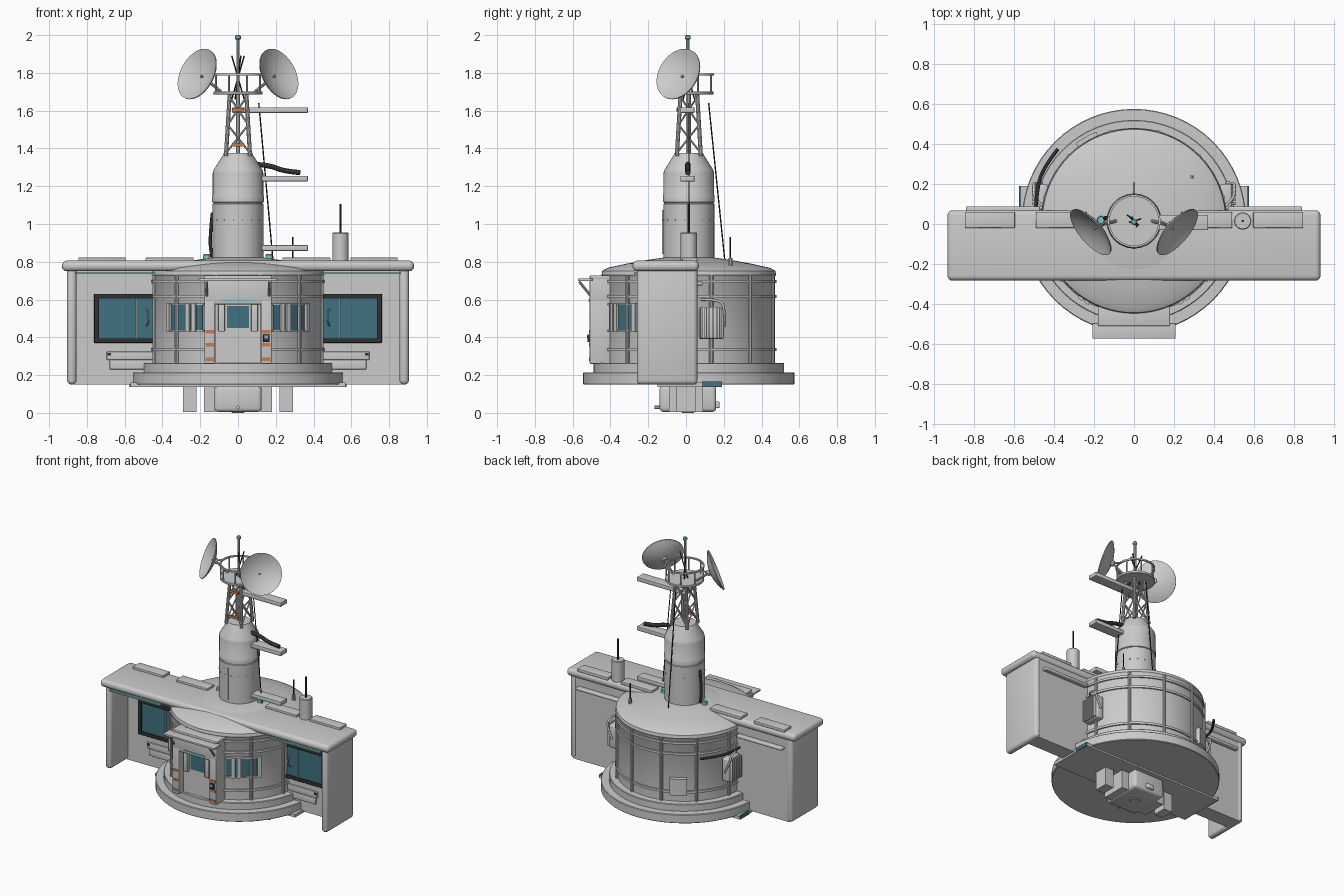
import bpy, bmesh, math
from mathutils import Vector

if "Cube" in bpy.data.objects:
    bpy.data.objects.remove(bpy.data.objects["Cube"])

CY = 0.015  # shared axis of drum and tower


def material(name, col):
    m = bpy.data.materials.new(name)
    m.diffuse_color = (*col, 1)
    m.use_nodes = True
    m.node_tree.nodes["Principled BSDF"].inputs["Base Color"].default_value = m.diffuse_color
    return m


GLASS = material("teal_glass", (0.05, 0.17, 0.22))
DARK = material("dark_rubber", (0.03, 0.03, 0.035))
ORANGE = material("orange_paint", (0.6, 0.2, 0.06))
CYAN = material("cyan_light", (0.2, 0.6, 0.6))


def finish(name, bm, mat=None, loc=(0, 0, 0)):
    bmesh.ops.recalc_face_normals(bm, faces=bm.faces)
    me = bpy.data.meshes.new(name)
    bm.to_mesh(me)
    bm.free()
    ob = bpy.data.objects.new(name, me)
    ob.location = loc
    bpy.context.collection.objects.link(ob)
    if mat:
        me.materials.append(mat)
    return ob


def box(name, xs, ys, zs, bevel=0.0, mat=None, seg=3):
    bm = bmesh.new()
    bmesh.ops.create_cube(bm, size=1)
    for v in bm.verts:
        v.co = [(a + b) / 2 + c * abs(b - a) for (a, b), c in zip((xs, ys, zs), v.co)]
    if bevel:
        bmesh.ops.bevel(bm, geom=bm.edges[:], offset=bevel, segments=seg, profile=0.5, affect='EDGES')
    return finish(name, bm, mat)


def lathe(name, prof, loc=(0, CY, 0), n=64, mat=None):
    bm = bmesh.new()
    vs = [bm.verts.new((r, 0, z)) for r, z in prof]
    es = [bm.edges.new(p) for p in zip(vs, vs[1:])]
    bmesh.ops.spin(bm, geom=vs + es, axis=(0, 0, 1), cent=(0, 0, 0), steps=n, angle=2 * math.pi)
    bmesh.ops.remove_doubles(bm, verts=bm.verts, dist=1e-5)
    return finish(name, bm, mat, loc)


def disc(name, r, z0, z1, loc=(0, CY, 0), n=64, mat=None, b=0.004):
    return lathe(name, [(0, z0), (r - b, z0), (r, z0 + b), (r, z1 - b), (r - b, z1), (0, z1)], loc, n, mat)


def band(name, r0, r1, z0, z1, mat=None):
    return lathe(name, [(r0, z0), (r1, z0), (r1, z1), (r0, z1), (r0, z0)], mat=mat)


def arc(name, a0, a1, r0, r1, z0, z1, mat=None, n=10):
    """Curved plate on the drum; angles in degrees from the front toward +x."""
    bm = bmesh.new()
    rows = []
    for i in range(n + 1):
        a = math.radians(a0 + (a1 - a0) * i / n)
        rows.append([bm.verts.new((r * math.sin(a), CY - r * math.cos(a), z))
                     for r, z in ((r0, z0), (r1, z0), (r1, z1), (r0, z1))])
    for p, q in zip(rows, rows[1:]):
        for k in range(4):
            bm.faces.new((p[k], p[k - 1], q[k - 1], q[k]))
    bm.faces.new(rows[0])
    bm.faces.new(rows[-1])
    return finish(name, bm, mat)


def rod(name, p, q, r, mat=None, n=10):
    p, q = Vector(p), Vector(q)
    bm = bmesh.new()
    bmesh.ops.create_cone(bm, cap_ends=True, segments=n, radius1=r, radius2=r, depth=(q - p).length)
    ob = finish(name, bm, mat, (p + q) / 2)
    ob.rotation_mode = 'QUATERNION'
    ob.rotation_quaternion = (q - p).to_track_quat('Z', 'Y')
    return ob


def cable(name, pts, r, mat=DARK):
    cu = bpy.data.curves.new(name, 'CURVE')
    cu.dimensions, cu.bevel_depth, cu.bevel_resolution, cu.use_fill_caps = '3D', r, 3, True
    sp = cu.splines.new('NURBS')
    sp.points.add(len(pts) - 1)
    for p, c in zip(sp.points, pts):
        p.co = (*c, 1)
    sp.use_endpoint_u, sp.order_u = True, 3
    ob = bpy.data.objects.new(name, cu)
    bpy.context.collection.objects.link(ob)
    cu.materials.append(mat)


# Base rings, drum and dome
disc("base_ring_lower", 0.56, 0.15, 0.215)
disc("base_ring_upper", 0.505, 0.21, 0.265)
lathe("drum", [(0, 0.26), (0.455, 0.26), (0.455, 0.72), (0.462, 0.73), (0.458, 0.752), (0.43, 0.768),
               (0.33, 0.79), (0.22, 0.81), (0.135, 0.822), (0, 0.825)], n=72)
for z in (0.335, 0.615, 0.695):
    band("drum_hoop", 0.45, 0.465, z - 0.008, z + 0.008)
for k in range(12):
    a = math.radians(15 + 30 * k)
    x, y = 0.459 * math.sin(a), CY - 0.459 * math.cos(a)
    rod("drum_rib", (x, y, 0.26), (x, y, 0.73), 0.011)

# Underside plate, service box and feet
box("under_plate", (-0.57, 0.57), (-0.15, 0.19), (0.138, 0.16))
box("service_box", (-0.125, 0.125), (-0.14, 0.16), (0.005, 0.145), 0.02)
disc("service_hatch", 0.035, 0, 0.01, (0, 0.01, 0), 24)
box("service_knob", (-0.03, 0.03), (0.13, 0.178), (0.025, 0.06), 0.006)
rod("service_nub", (0, -0.167, 0.03), (0, -0.13, 0.03), 0.01)

for s in (-1, 1):
    box("foot_inner", (s * 0.12, s * 0.18), (-0.09, 0.09), (0.005, 0.14))
    box("foot_outer", (s * 0.22, s * 0.29), (-0.05, 0.05), (0.005, 0.14))
    box("plate_light", (s * 0.565, s * 0.575), (0.085, 0.19), (0.138, 0.165), mat=GLASS)
    # Wings: end panel, rear wall, window
    box("wing_end", (s * 0.855, s * 0.905), (-0.26, 0.06), (0.15, 0.79), 0.022)
    box("wing_wall", (s * 0.3, s * 0.88), (-0.06, 0.055), (0.15, 0.77))
    box("wing_glass", (s * 0.42, s * 0.74), (-0.07, -0.05), (0.39, 0.61), mat=GLASS)
    for zs in ((0.37, 0.395), (0.605, 0.63)):
        box("window_frame", (s * 0.4, s * 0.762), (-0.08, -0.05), zs, 0.004, DARK)
    box("window_frame_side", (s * 0.735, s * 0.762), (-0.08, -0.05), (0.37, 0.63), 0.004, DARK)
    box("window_mullion", (s * 0.535, s * 0.543), (-0.078, -0.06), (0.395, 0.605))
    cable("window_handle", [(s * 0.485, -0.07, 0.46), (s * 0.475, -0.1, 0.47), (s * 0.475, -0.1, 0.54),
                            (s * 0.485, -0.07, 0.55)], 0.004, None)
    box("wall_panel_upper", (s * 0.45, s * 0.695), (-0.07, -0.05), (0.28, 0.325), 0.004)
    box("wall_panel_lower", (s * 0.45, s * 0.68), (-0.07, -0.05), (0.23, 0.278), 0.004)
    box("wall_bolt", (s * 0.672, s * 0.69), (-0.076, -0.06), (0.305, 0.318), mat=DARK)
    box("eave_light", (s * 0.44, s * 0.86), (-0.276, -0.26), (0.735, 0.744), mat=CYAN)
    box("rear_rail", (s * 0.47, s * 0.84), (0.05, 0.088), (0.675, 0.695), 0.006)
    for x0, x1 in ((0.235, 0.49), (0.595, 0.845)):
        box("roof_pad", (s * x0, s * x1), (-0.02, 0.06), (0.8, 0.822), 0.004)
    disc("roof_lamp", 0.02, 0.8, 0.84, (s * 0.165, 0.02, 0), 16, CYAN)
    # Drum windows with shutters
    arc("drum_window", s * 24, s * 52, 0.45, 0.461, 0.44, 0.57, GLASS)
    for a in (28.5, 33, 50):
        arc("shutter", s * a, s * (a + 3.2), 0.45, 0.476, 0.43, 0.58, n=2)
    for z in (0.43, 0.57):
        arc("window_sill", s * 23, s * 53, 0.45, 0.468, z, z + 0.01)
    # Side vents
    box("vent_body", (s * 0.43, s * 0.49), (0.07, 0.2), (0.39, 0.56), 0.012)
    for i in range(6):
        y = 0.078 + i * 0.02
        box("vent_slat", (s * 0.48, s * 0.51), (y, y + 0.01), (0.395, 0.555), 0.002)
    cable("vent_pipe", [(s * 0.44, 0.08, 0.6), (s * 0.5, 0.12, 0.6), (s * 0.5, 0.19, 0.59), (s * 0.5, 0.205, 0.54),
                        (s * 0.46, 0.205, 0.46)], 0.007, None)
    # Porch posts and canopy brackets
    box("porch_post", (s * 0.122, s * 0.178), (-0.51, -0.4), (0.26, 0.6), 0.005)
    box("door_jamb", (s * 0.07, s * 0.105), (-0.49, -0.42), (0.43, 0.575), 0.004)
    for z in (0.285, 0.36, 0.43):
        box("post_stripe", (s * 0.127, s * 0.173), (-0.514, -0.5), (z - 0.009, z + 0.009), mat=ORANGE)
    rod("canopy_bracket", (s * 0.165, -0.565, 0.695), (s * 0.165, -0.505, 0.62), 0.007)

# Wing roof
box("wing_roof", (-0.932, 0.932), (-0.283, 0.068), (0.75, 0.806), 0.025, seg=4)

# Porch and door
box("porch_header", (-0.178, 0.178), (-0.51, -0.38), (0.575, 0.722), 0.006)
box("canopy", (-0.208, 0.208), (-0.573, -0.495), (0.697, 0.712), 0.004)
box("canopy_lip", (-0.18, 0.18), (-0.51, -0.4), (0.71, 0.728), 0.005)
box("porch_light", (-0.085, 0.085), (-0.516, -0.5), (0.59, 0.599), mat=CYAN)
box("door", (-0.12, 0.12), (-0.465, -0.4), (0.26, 0.58))
box("door_window", (-0.058, 0.058), (-0.472, -0.45), (0.45, 0.565), mat=GLASS)
box("keypad", (0.133, 0.167), (-0.522, -0.5), (0.375, 0.415), 0.003, DARK)
box("keypad_screen", (0.14, 0.16), (-0.525, -0.51), (0.395, 0.409), mat=CYAN)

# Rear hatch and side cable on the drum
arc("rear_hatch", -157, -143, 0.44, 0.485, 0.32, 0.44)
cable("drum_cable", [(-0.49, 0.08, 0.605), (-0.485, 0.17, 0.605), (-0.455, 0.28, 0.605), (-0.38, 0.375, 0.605)], 0.009)

# Tower with seams
lathe("tower", [(0, 0.79), (0.135, 0.79), (0.135, 1.105), (0.131, 1.108), (0.131, 1.113), (0.137, 1.116),
                (0.137, 1.15), (0.134, 1.155), (0.134, 1.27), (0.13, 1.285), (0.08, 1.365), (0.076, 1.375), (0, 1.375)])
box("tower_strip", (-0.005, 0.005), (-0.126, -0.1), (0.84, 1.075))
cable("tower_cable", [(-0.13, 0.03, 0.81), (-0.15, 0.03, 0.86), (-0.143, 0.03, 1.0), (-0.135, 0.03, 1.06)], 0.009)
for k in range(16):
    a = 2 * math.pi * (k + 0.5) / 16
    d = Vector((math.sin(a), -math.cos(a), 0))
    c = Vector((0, CY, 1.02))
    rod("tower_bolt", c + d * 0.13, c + d * 0.138, 0.005, n=8)

# Lattice mast with braces
def mast(k, t):
    a = math.pi / 2 * k + math.pi / 4
    r = 0.09 + (0.062 - 0.09) * t
    return (r * math.cos(a), CY + r * math.sin(a), 1.36 + 0.33 * t)


for k in range(4):
    rod("mast_post", mast(k, 0), mast(k, 1), 0.011)
    for t in (0.05, 0.5):
        rod("mast_brace", mast(k, t), mast(k + 1, t + 0.45), 0.005, n=8)
        rod("mast_brace", mast(k + 1, t), mast(k, t + 0.45), 0.005, n=8)
for z in (1.42, 1.605):
    box("mast_marker", (-0.033, 0.033), (-0.05, -0.035), (z - 0.009, z + 0.009), mat=ORANGE)
rod("mast_core", (0, CY, 1.37), (0, CY, 1.7), 0.012)

# Platform and railing
disc("platform", 0.13, 1.685, 1.702, n=32, b=0.002)
band("platform_rail", 0.122, 0.132, 1.785, 1.796)
for k in range(8):
    a = math.pi / 4 * (k + 0.5)
    x, y = 0.126 * math.cos(a), CY + 0.126 * math.sin(a)
    rod("rail_post", (x, y, 1.7), (x, y, 1.79), 0.005, n=8)

# Dishes
for s in (-1, 1):
    n = Vector((s * 0.7, -0.6, 0.37)).normalized()
    rim = Vector((s * 0.218, -0.042, 1.795))
    R, D = 0.143, 0.042
    front = [(R * i / 8, D * (i / 8) ** 2 - D) for i in range(9)]
    dish = lathe("dish", front + [(r, z - 0.006) for r, z in front[::-1]], rim, 40)
    dish.rotation_mode = 'QUATERNION'
    dish.rotation_quaternion = n.to_track_quat('Z', 'Y')
    rod("dish_feed", rim - n * D, rim - n * (D - 0.012), 0.007)
    back = rim - n * (D + 0.004)
    rod("dish_hub", back - n * 0.02, back, 0.02)
    rod("dish_arm", (s * 0.09, CY, 1.7), back - n * 0.01, 0.008)
    rod("dish_strut", (s * 0.126, CY, 1.79), back - n * 0.01, 0.006)

# Top antennas
rod("top_mast", (0, 0.01, 1.7), (0, 0.01, 1.98), 0.009)
disc("top_beacon", 0.015, 1.975, 2.0, (0, 0.01, 0), 16, CYAN, b=0.006)
for x, y in ((0.033, 0.01), (-0.033, 0.03), (0.015, -0.03)):
    rod("whip", (-x, CY - y, 1.66), (x, CY + y, 1.89), 0.004, DARK, 6)

# Side arms, cable and guy wires
for x0, z in ((-0.03, 1.603), (0.1, 1.24), (0.1, 0.873)):
    box("side_arm", (x0, 0.37), (-0.03, 0.045), (z - 0.015, z + 0.015), 0.004)
cable("arm_cable", [(0.1, 0.01, 1.315), (0.17, 0.01, 1.31), (0.24, 0.01, 1.28), (0.33, 0.01, 1.272)], 0.014)
rod("guy_wire_side", (0.11, CY, 1.64), (0.185, CY, 0.81), 0.0035, DARK, 6)
rod("guy_wire_rear", (0, 0.12, 1.64), (0, 0.205, 0.81), 0.0035, DARK, 6)

# Roof canister and small antenna
disc("roof_canister", 0.043, 0.8, 0.955, (0.543, CY, 0), 32)
rod("canister_whip", (0.543, CY, 0.95), (0.543, CY, 1.105), 0.006, DARK)
rod("dome_antenna_base", (0.29, 0.235, 0.77), (0.29, 0.235, 0.82), 0.011)
rod("dome_antenna", (0.29, 0.235, 0.8), (0.29, 0.235, 0.93), 0.004, DARK)

# Smooth shading with sharp edges kept
for ob in bpy.context.scene.objects:
    ob.select_set(ob.type == 'MESH')
    if ob.type == 'MESH':
        bpy.context.view_layer.objects.active = ob
bpy.ops.object.shade_smooth_by_angle(angle=math.radians(35))
